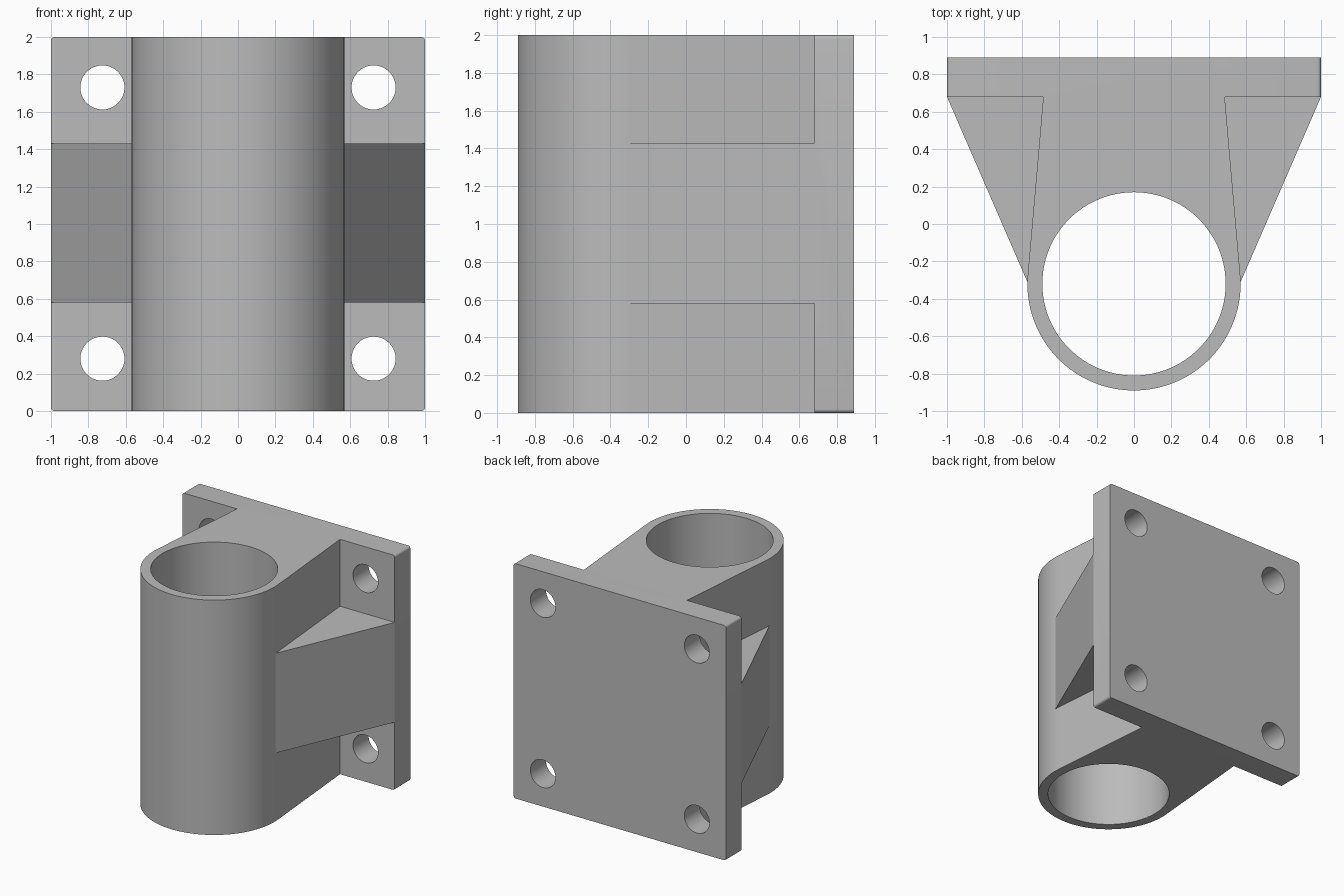
import bpy, bmesh
from math import sin, cos, pi, radians

old = bpy.data.objects.get("Cube")
if old:
    bpy.data.objects.remove(old, do_unlink=True)

TUBE_Y, OUTER, INNER = -0.32, 0.57, 0.49
PLATE_FRONT, BACK, TOP = 0.68, 0.89, 2.0

grey = bpy.data.materials.new("plain grey")
grey.use_nodes = True
colour = (0.5, 0.5, 0.5, 1)
grey.diffuse_color = colour
grey.node_tree.nodes["Principled BSDF"].inputs["Base Color"].default_value = colour


def prism(name, outline, start, end):
    """Solid made by sweeping a closed outline from start to end."""
    bm = bmesh.new()
    low = [bm.verts.new((x + start[0], y + start[1], z + start[2])) for x, y, z in outline]
    face = bm.faces.new(low)
    swept = bmesh.ops.extrude_face_region(bm, geom=[face])["geom"]
    move = [b - a for a, b in zip(start, end)]
    bmesh.ops.translate(bm, vec=move, verts=[g for g in swept if isinstance(g, bmesh.types.BMVert)])
    bmesh.ops.recalc_face_normals(bm, faces=bm.faces)
    mesh = bpy.data.meshes.new(name)
    bm.to_mesh(mesh)
    bm.free()
    mesh.materials.append(grey)
    ob = bpy.data.objects.new(name, mesh)
    bpy.context.collection.objects.link(ob)
    return ob


def combine(target, tool, operation):
    mod = target.modifiers.new(operation.lower(), "BOOLEAN")
    mod.operation, mod.solver, mod.object = operation, "EXACT", tool
    bpy.context.view_layer.objects.active = target
    bpy.ops.object.modifier_apply(modifier=mod.name)
    bpy.data.objects.remove(tool, do_unlink=True)


def arc(radius, first, last, steps):
    angles = [radians(first + (last - first) * i / steps) for i in range(steps + 1)]
    return [(radius * cos(a), radius * sin(a)) for a in angles]


# Tube outside and the tapering web behind it, as one outline
body_outline = [(x, y + TUBE_Y, 0) for x, y in arc(OUTER, -185, 5, 64)]
body_outline += [(0.485, PLATE_FRONT, 0), (-0.485, PLATE_FRONT, 0)]
bracket = prism("clamp_bracket", body_outline, (0, 0, 0), (0, 0, TOP))

# Side gussets across the middle
gusset_outline = [(-OUTER, -0.31, 0), (OUTER, -0.31, 0), (1, PLATE_FRONT, 0), (-1, PLATE_FRONT, 0)]
combine(bracket, prism("gussets", gusset_outline, (0, 0, 0.58), (0, 0, 1.43)), "UNION")

# Mounting plate with slightly rounded corners
R = 0.02
plate_outline = []
for quarter, (sx, sz) in enumerate([(1, 1), (-1, 1), (-1, -1), (1, -1)]):
    plate_outline += [(sx * (1 - R) + x, 0, 1 + sz * (1 - R) + z)
                      for x, z in arc(R, quarter * 90, quarter * 90 + 90, 5)]
combine(bracket, prism("plate", plate_outline, (0, PLATE_FRONT, 0), (0, BACK, 0)), "UNION")

# Bore through the tube
bore_outline = [(x, y + TUBE_Y, 0) for x, y in arc(INNER, 0, 360, 96)[:-1]]
combine(bracket, prism("bore", bore_outline, (0, 0, -0.2), (0, 0, TOP + 0.2)), "DIFFERENCE")

# Four bolt holes
hole_outline = [(x, 0, z) for x, z in arc(0.118, 0, 360, 40)[:-1]]
for x in (-0.725, 0.725):
    for z in (0.28, 1.73):
        hole = prism("bolt_hole", hole_outline, (x, PLATE_FRONT - 0.1, z), (x, BACK + 0.1, z))
        combine(bracket, hole, "DIFFERENCE")

# Smooth the round walls, keep the corners crisp
bpy.ops.object.select_all(action="DESELECT")
bracket.select_set(True)
bpy.context.view_layer.objects.active = bracket
bpy.ops.object.shade_smooth_by_angle(angle=radians(20))
